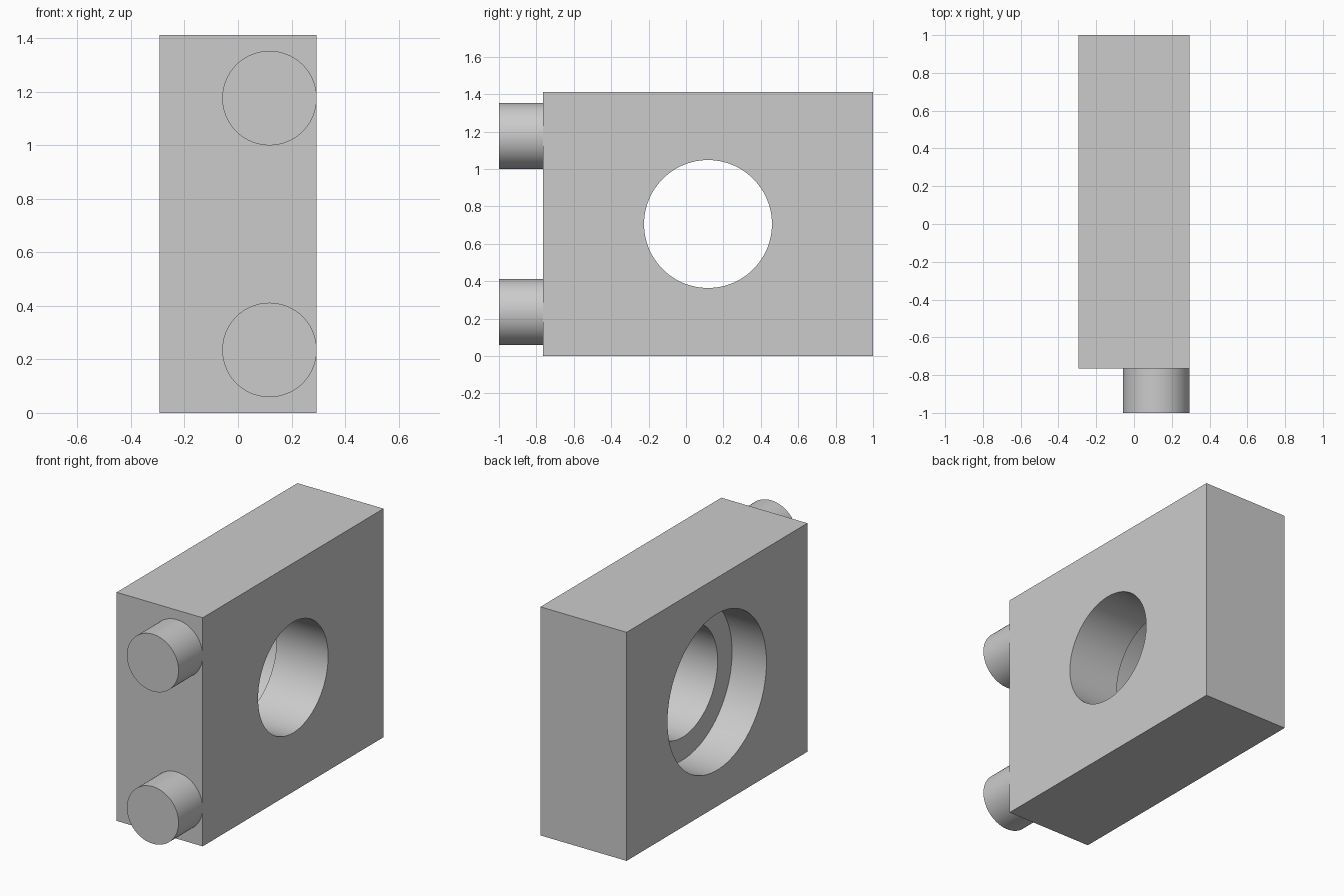
import bpy
import math

U = 1 / 17                      # one design unit
WIDTH, LENGTH, HEIGHT = 10 * U, 30 * U, 24 * U
PEG_R, PEG_LEN = 3 * U, 4 * U
BORE_R, RECESS_R, RECESS_DEPTH = 0.342, 0.483, 4 * U
FRONT = -1 + PEG_LEN            # front face of the block
MID_Y, MID_Z = FRONT + LENGTH / 2, HEIGHT / 2

if "Cube" in bpy.data.objects:
    bpy.data.objects.remove(bpy.data.objects["Cube"], do_unlink=True)

grey = bpy.data.materials.new("plain_grey")
grey.use_nodes = True
grey.diffuse_color = (0.6, 0.6, 0.6, 1)
grey.node_tree.nodes["Principled BSDF"].inputs["Base Color"].default_value = (0.6, 0.6, 0.6, 1)


def cylinder(name, radius, depth, location, rotation):
    bpy.ops.mesh.primitive_cylinder_add(vertices=96, radius=radius, depth=depth,
                                        location=location, rotation=rotation)
    ob = bpy.context.object
    ob.name = name
    ob.data.materials.append(grey)
    return ob


def smooth(ob):
    bpy.ops.object.select_all(action='DESELECT')
    ob.select_set(True)
    bpy.context.view_layer.objects.active = ob
    bpy.ops.object.shade_smooth_by_angle(angle=math.radians(30))


# Block
bpy.ops.mesh.primitive_cube_add(size=1, location=(0, MID_Y, MID_Z))
block = bpy.context.object
block.name = "block"
block.scale = (WIDTH, LENGTH, HEIGHT)
bpy.ops.object.transform_apply(location=False, rotation=False, scale=True)
block.data.materials.append(grey)

# Through bore, and the wider recess on the -x side
along_x = (0, math.pi / 2, 0)
cutters = [
    cylinder("bore_cutter", BORE_R, WIDTH * 2, (0, MID_Y, MID_Z), along_x),
    cylinder("recess_cutter", RECESS_R, RECESS_DEPTH * 2, (-WIDTH / 2, MID_Y, MID_Z), along_x),
]
for cutter in cutters:
    bpy.context.view_layer.objects.active = block
    mod = block.modifiers.new(cutter.name, 'BOOLEAN')
    mod.operation = 'DIFFERENCE'
    mod.solver = 'EXACT'
    mod.object = cutter
    bpy.ops.object.modifier_apply(modifier=mod.name)
    bpy.data.objects.remove(cutter, do_unlink=True)
smooth(block)

# Two pegs on the front, flush with the +x side
for name, z in (("lower_peg", 4 * U), ("upper_peg", HEIGHT - 4 * U)):
    smooth(cylinder(name, PEG_R, PEG_LEN, (WIDTH / 2 - PEG_R, FRONT - PEG_LEN / 2, z),
                    (math.pi / 2, 0, 0)))
